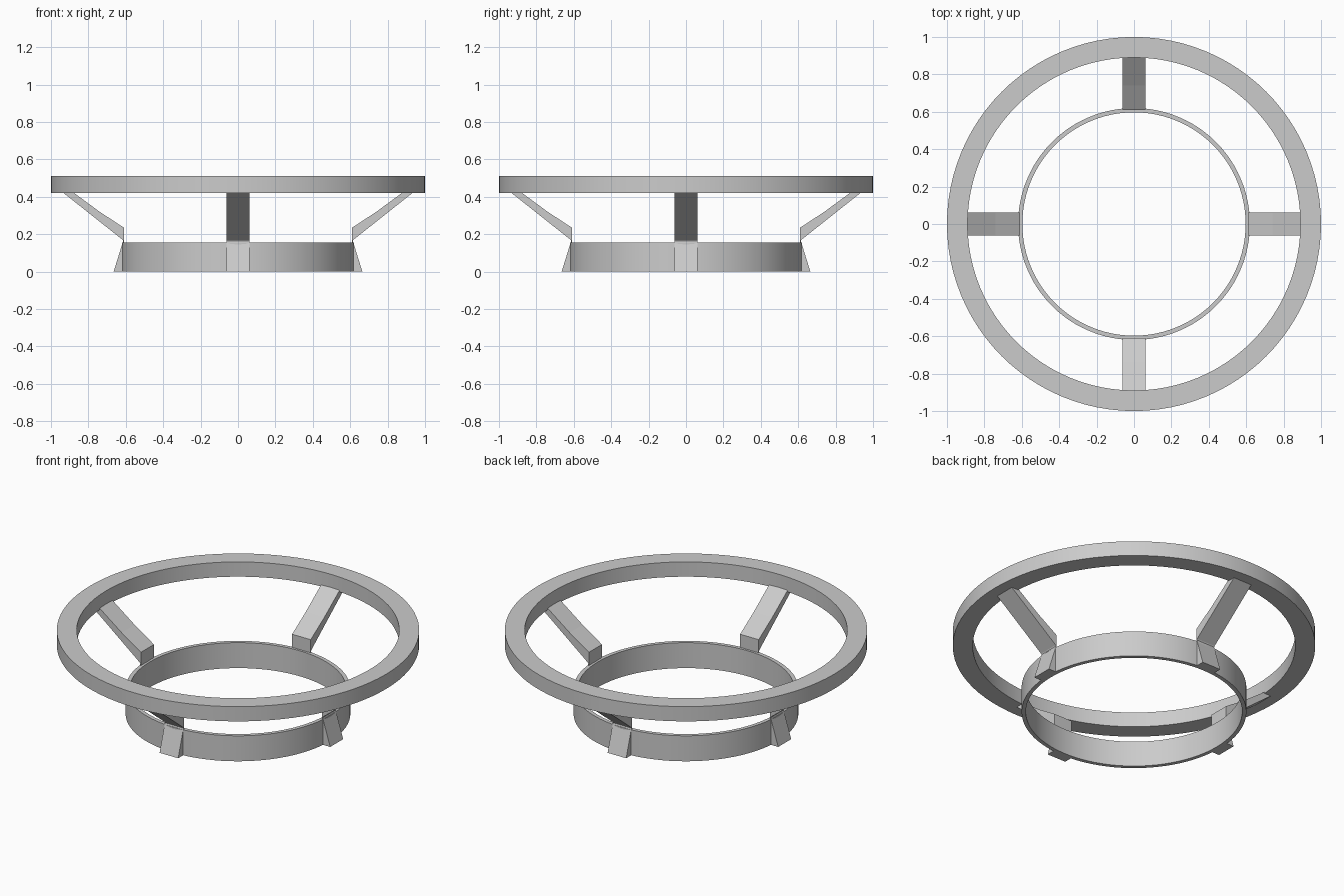
import bpy, bmesh
from math import tau, cos, sin
from mathutils import Matrix

cube = bpy.data.objects.get("Cube")
if cube:
    bpy.data.objects.remove(cube)

grey = bpy.data.materials.new("light_grey")
grey.use_nodes = True
colour = (0.6, 0.6, 0.6, 1)
grey.diffuse_color = colour
grey.node_tree.nodes["Principled BSDF"].inputs["Base Color"].default_value = colour


def finish(name, bm):
    bmesh.ops.recalc_face_normals(bm, faces=bm.faces)
    mesh = bpy.data.meshes.new(name)
    bm.to_mesh(mesh)
    bm.free()
    mesh.materials.append(grey)
    obj = bpy.data.objects.new(name, mesh)
    bpy.context.collection.objects.link(obj)
    return obj


def ring(name, inner, outer, bottom, top, sides=96):
    """Square-section hoop swept around the z axis."""
    section = [(inner, bottom), (outer, bottom), (outer, top), (inner, top)]
    bm = bmesh.new()
    loops = []
    for i in range(sides):
        a = tau * i / sides
        loops.append([bm.verts.new((r * cos(a), r * sin(a), z)) for r, z in section])
    for i in range(sides):
        p, q = loops[i], loops[(i + 1) % sides]
        for j in range(4):
            k = (j + 1) % 4
            bm.faces.new((p[j], q[j], q[k], p[k]))
    obj = finish(name, bm)
    bpy.ops.object.select_all(action="DESELECT")
    obj.select_set(True)
    bpy.context.view_layer.objects.active = obj
    bpy.ops.object.shade_smooth_by_angle()


def slab(name, profile, width, angle):
    """Side profile (radius, height) given a width and turned about z."""
    bm = bmesh.new()
    face = bm.faces.new([bm.verts.new((r, -width / 2, z)) for r, z in profile])
    out = bmesh.ops.extrude_face_region(bm, geom=[face])
    moved = [v for v in out["geom"] if isinstance(v, bmesh.types.BMVert)]
    bmesh.ops.translate(bm, verts=moved, vec=(0, width, 0))
    bm.transform(Matrix.Rotation(angle, 4, "Z"))
    finish(name, bm)


# Wide upper hoop and thin lower collar
ring("upper_ring", 0.89, 1.0, 0.42, 0.51)
ring("lower_ring", 0.597, 0.62, 0, 0.155)

# Four tapered feet, each carrying a sloping arm up to the hoop
foot = [(0.61, 0), (0.665, 0), (0.612, 0.17), (0.61, 0.17)]
arm = [(0.61, 0.157), (0.617, 0.17), (0.935, 0.422), (0.892, 0.432),
       (0.74, 0.32), (0.61, 0.235)]
for i, side in enumerate(("left", "back", "right", "front")):
    slab(side + "_foot", foot, 0.125, tau * i / 4)
    slab(side + "_arm", arm, 0.125, tau * i / 4)
